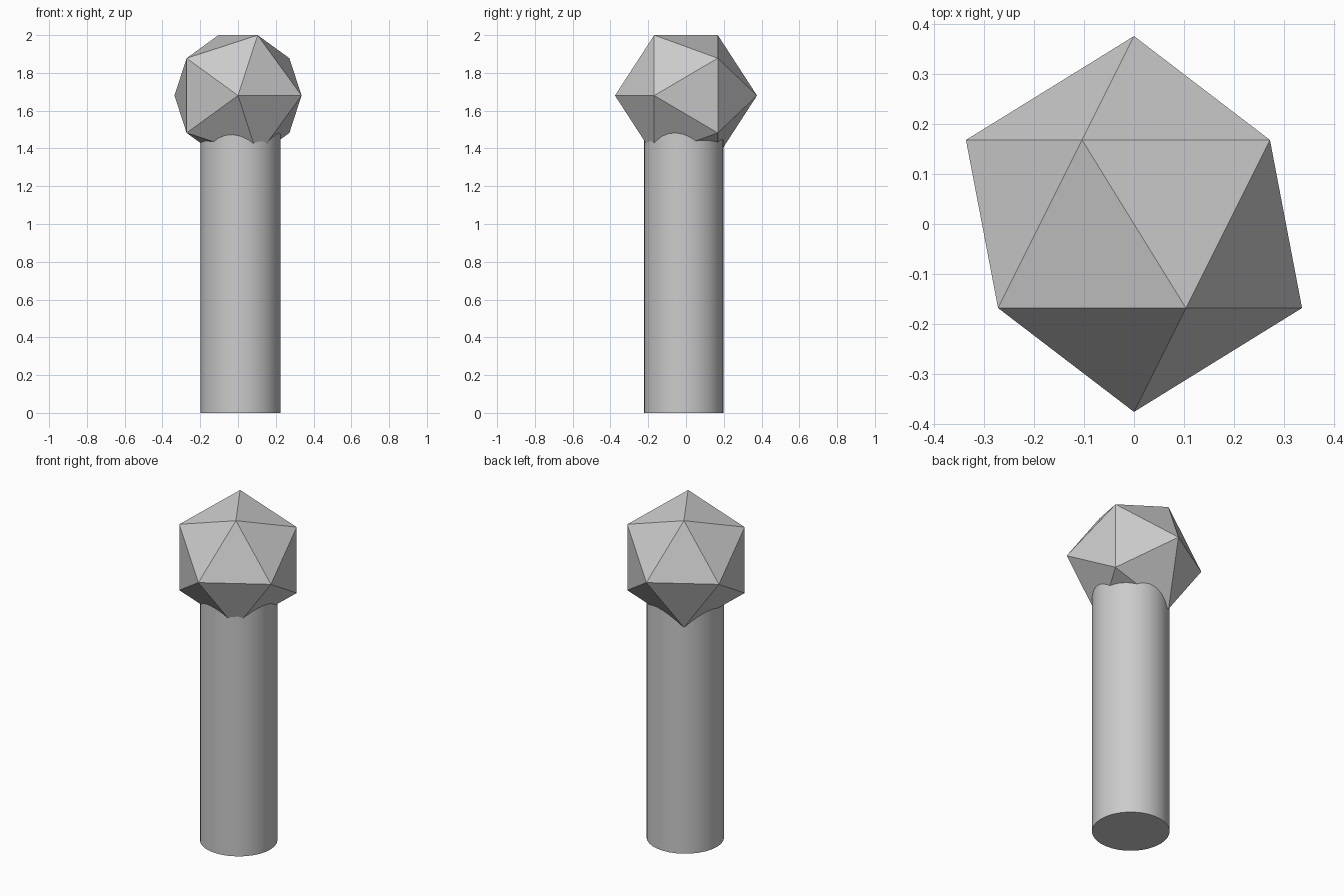
import bpy
import math

if "Cube" in bpy.data.objects:
    bpy.data.objects.remove(bpy.data.objects["Cube"])

# round shaft, slightly off the axis of the head
R, TOP = 0.211, 1.52
bpy.ops.mesh.primitive_cylinder_add(vertices=32, radius=R, depth=TOP,
                                    location=(0.013, -0.012, TOP / 2))
shaft = bpy.context.object
shaft.name = "shaft"
bpy.ops.object.shade_smooth_by_angle(angle=math.radians(30))

# flat-faced icosahedron head, poles pointing front and back
bpy.ops.mesh.primitive_ico_sphere_add(subdivisions=1, radius=0.376,
                                      location=(0, 0, 1.68),
                                      rotation=(math.radians(90), 0, 0))
head = bpy.context.object
head.name = "faceted_head"
bpy.ops.object.shade_flat()
